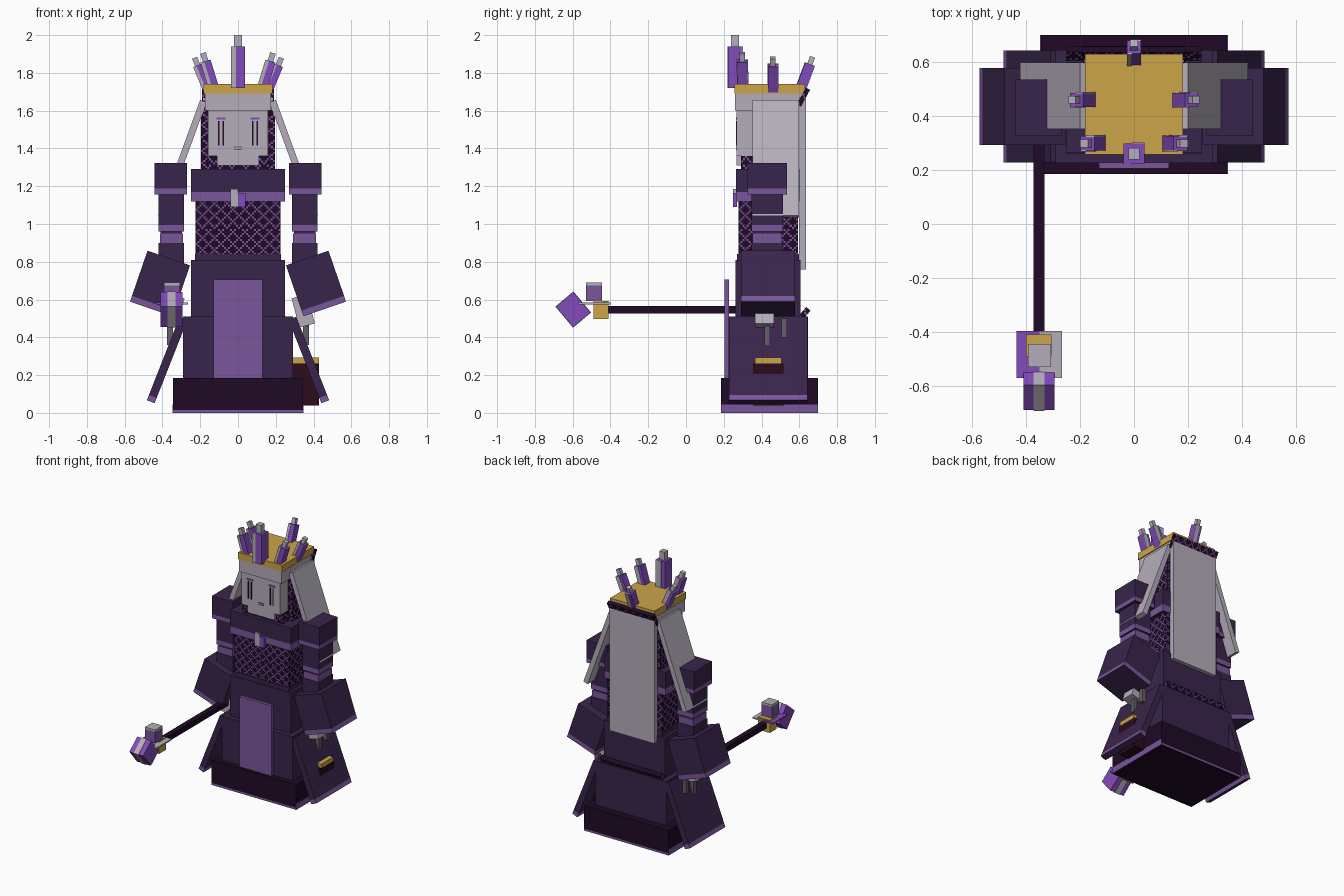
import bpy, bmesh, math
from mathutils import Vector, Matrix

cube = bpy.data.objects.get("Cube")
if cube:
    bpy.data.objects.remove(cube, do_unlink=True)


def material(name, rgb):
    """rgb is 0-255 display colour, stored as linear."""
    lin = [(c / 255 / 12.92) if c < 11 else ((c / 255 + 0.055) / 1.055) ** 2.4 for c in rgb]
    m = bpy.data.materials.new(name)
    m.use_nodes = True
    m.diffuse_color = (*lin, 1)
    m.node_tree.nodes["Principled BSDF"].inputs["Base Color"].default_value = (*lin, 1)
    return m


CLOTH = material("dark_purple_cloth", (57, 37, 75))
NIGHT = material("near_black_purple", (30, 10, 37))
TRIM = material("mid_purple_trim", (123, 86, 156))
CRYSTAL = material("bright_purple", (130, 75, 188))
PALE = material("pale_grey", (181, 174, 186))
GOLD = material("gold", (204, 165, 72))
WINE = material("dark_wine", (44, 12, 27))
STEEL = material("dark_grey", (100, 96, 104))


def finish(name, bm, mats, matrix=None):
    me = bpy.data.meshes.new(name)
    bm.normal_update()
    bm.to_mesh(me)
    bm.free()
    for m in mats:
        me.materials.append(m)
    ob = bpy.data.objects.new(name, me)
    if matrix:
        ob.matrix_world = matrix
    bpy.context.collection.objects.link(ob)
    return ob


def cuboid(size):
    bm = bmesh.new()
    bmesh.ops.create_cube(bm, size=1)
    bmesh.ops.scale(bm, vec=size, verts=bm.verts)
    return bm


def block(name, centre, size, mat, rot=(0, 0), hem=0, hem_mat=TRIM):
    """Box with optional tilt about x and y (degrees) and a coloured lower hem."""
    bm = cuboid(size)
    if hem:
        level = -size[2] / 2 + hem
        bmesh.ops.bisect_plane(bm, geom=bm.verts[:] + bm.edges[:] + bm.faces[:],
                               plane_co=(0, 0, level), plane_no=(0, 0, 1))
        for f in bm.faces:
            low = f.calc_center_median().z < level
            f.material_index = int(low and abs(f.normal.z) < 0.5)
    tilt = Matrix.Rotation(math.radians(rot[1]), 4, "Y") @ Matrix.Rotation(math.radians(rot[0]), 4, "X")
    return finish(name, bm, [mat, hem_mat], Matrix.Translation(centre) @ tilt)


def span(name, x, y, z, mat, **kw):
    """Upright box given by its extents."""
    pairs = (x, y, z)
    return block(name, [sum(p) / 2 for p in pairs], [p[1] - p[0] for p in pairs], mat, **kw)


def wide(name, half, y, z, mat, **kw):
    return span(name, (-half, half), y, z, mat, **kw)


def lattice(name, centre, size, cell=0.0107, period=6, rot=(0, 0)):
    """Box whose sides carry a woven diagonal pattern of face colours."""
    bm = cuboid(size)
    for axis in range(3):
        n = max(1, round(size[axis] / cell))
        no = Vector((0, 0, 0))
        no[axis] = 1
        for i in range(1, n):
            bmesh.ops.bisect_plane(bm, geom=bm.verts[:] + bm.edges[:] + bm.faces[:],
                                   plane_co=no * (size[axis] * (i / n - 0.5)), plane_no=no)
    bm.normal_update()
    for f in bm.faces:
        c = f.calc_center_median()
        flat = c.x if abs(f.normal.y) > 0.5 else c.y
        if abs(f.normal.z) < 0.5:
            u, v = math.floor(flat / cell), math.floor(c.z / cell)
            f.material_index = int((u + v) % period == 0 or (u - v) % period == 0)
    return finish(name, bm, [NIGHT, TRIM], Matrix.Translation(centre) @ Matrix.Rotation(math.radians(rot[0]), 4, "X"))


def shard(name, base, tip, width):
    """Crown crystal with pale edges and a small cap, leaning from base to tip."""
    a, b = Vector(base), Vector(tip)
    d = b - a
    body = d.length * 0.78
    frame = Matrix.Translation(a) @ Vector((0, 0, 1)).rotation_difference(d).to_matrix().to_4x4()
    parts = [("body", (0, 0, body / 2), (width, width, body), CRYSTAL),
             ("front_edge", (-width * 0.32, -width / 2, body / 2), (width * 0.36, 0.006, body), PALE),
             ("back_edge", (width * 0.2, width / 2, body / 2), (width * 0.6, 0.006, body), PALE),
             ("cap", (0, 0, (body + d.length) / 2), (width * 0.55, width * 0.55, d.length - body), PALE)]
    for label, c, s, m in parts:
        finish(name + "_" + label, cuboid(s), [m], frame @ Matrix.Translation(c))


# Robe
wide("robe_base", 0.345, (0.185, 0.70), (0, 0.185), NIGHT, hem=0.015)
for s, side in ((1, "left"), (-1, "right")):
    block(f"base_trim_{side}", (s * 0.345, 0.4425, 0.022), (0.006, 0.515, 0.044), TRIM)
wide("skirt_lower", 0.29, (0.225, 0.645), (0.18, 0.51), CLOTH)
wide("skirt_upper", 0.25, (0.262, 0.605), (0.5, 0.81), CLOTH)
wide("waist_belt", 0.228, (0.27, 0.598), (0.81, 0.84), CLOTH)
wide("front_panel", 0.13, (0.205, 0.228), (0.185, 0.705), TRIM)
lattice("back_sash", (0, 0.63, 0.53), (0.5, 0.03, 0.055), rot=(-40, 0))

# Torso
lattice("bodice", (0, 0.435, 0.98), (0.45, 0.315, 0.29))
wide("chest", 0.25, (0.265, 0.6), (1.12, 1.29), CLOTH, hem=0.05)
span("brooch_edge", (-0.04, 0), (0.25, 0.27), (1.09, 1.185), PALE)
span("brooch_gem", (0, 0.04), (0.25, 0.27), (1.09, 1.165), CRYSTAL)

# Head and face
lattice("hood", (0, 0.47, 1.45), (0.39, 0.22, 0.33))
wide("head", 0.158, (0.268, 0.58), (1.36, 1.62), PALE)
wide("chin", 0.11, (0.268, 0.45), (1.31, 1.36), PALE)
lattice("neck", (0, 0.41, 1.32), (0.33, 0.24, 0.08))
wide("brow_band", 0.175, (0.26, 0.615), (1.6, 1.69), PALE)
wide("crown_band", 0.182, (0.258, 0.63), (1.69, 1.74), GOLD)
wide("mouth", 0.025, (0.265, 0.27), (1.405, 1.411), STEEL)
wide("mouth_lower", 0.02, (0.265, 0.27), (1.393, 1.398), STEEL)
for s, side in ((1, "left"), (-1, "right")):
    block(f"eye_{side}", (s * 0.09, 0.267, 1.558), (0.05, 0.006, 0.012), CRYSTAL)
    for off in (-0.012, 0.012):
        block(f"tear_line_{side}", (s * 0.09 + off, 0.267, 1.48), (0.007, 0.006, 0.13), NIGHT)

# Crown crystals
shard("crystal_front", (0, 0.26, 1.72), (0, 0.26, 2.0), 0.076)
shard("crystal_back", (0, 0.605, 1.71), (0, 0.67, 1.885), 0.052)
for s, side in ((1, "left"), (-1, "right")):
    shard(f"crystal_corner_{side}", (s * 0.125, 0.3, 1.71), (s * 0.185, 0.298, 1.905), 0.055)
    shard(f"crystal_side_{side}", (s * 0.155, 0.46, 1.7), (s * 0.23, 0.46, 1.88), 0.052)

# Veil
wide("veil_back", 0.185, (0.598, 0.634), (0.76, 1.67), PALE)
lattice("veil_band", (0, 0.622, 1.672), (0.38, 0.025, 0.1), rot=(-28, 0))

# Paired parts
for s, side in ((1, "left"), (-1, "right")):
    block(f"veil_{side}", (s * 0.295, 0.475, 1.345), (0.036, 0.245, 0.65), PALE, rot=(0, -s * 20))
    block(f"skirt_flap_{side}", (s * 0.375, 0.435, 0.28), (0.044, 0.415, 0.475), CLOTH,
          rot=(0, -s * 21.5), hem=0.03)
    x = s * 0.353
    block(f"shoulder_{side}", (s * 0.355, 0.43, 1.24), (0.172, 0.21, 0.165), CLOTH, hem=0.03)
    block(f"upper_arm_{side}", (x, 0.43, 1.065), (0.134, 0.165, 0.21), CLOTH, hem=0.035)
    block(f"arm_inner_{side}", (x, 0.43, 0.945), (0.115, 0.145, 0.08), CLOTH)
    block(f"elbow_{side}", (x, 0.43, 0.84), (0.134, 0.165, 0.12), CLOTH)
    block(f"elbow_trim_{side}", (x, 0.43, 0.925), (0.122, 0.155, 0.05), TRIM)
    block(f"sleeve_{side}", (s * 0.413, 0.435, 0.685), (0.238, 0.285, 0.285), CLOTH,
          rot=(0, -s * 19), hem=0.032)
    block(f"hand_{side}", (s * 0.345, 0.415, 0.54), (0.085, 0.1, 0.16), PALE, rot=(0, -s * 15))
    for y, low in ((0.43, 0.36), (0.52, 0.4)):
        block(f"finger_{side}", (s * 0.36, y, low + 0.05), (0.03, 0.03, 0.1), STEEL)

# Hanging book
span("book", (0.28, 0.428), (0.355, 0.515), (0.04, 0.262), WINE)
span("book_clasp", (0.285, 0.428), (0.365, 0.505), (0.262, 0.292), GOLD)

# Staff
span("staff_shaft", (-0.372, -0.332), (-0.42, 0.5), (0.525, 0.565), NIGHT)
span("staff_collar", (-0.4, -0.305), (-0.49, -0.41), (0.498, 0.592), GOLD)
span("staff_wing_right", (-0.435, -0.35), (-0.57, -0.397), (0.575, 0.585), CRYSTAL)
span("staff_wing_left", (-0.35, -0.266), (-0.57, -0.397), (0.575, 0.585), PALE)
span("staff_upper_gem", (-0.392, -0.308), (-0.53, -0.445), (0.592, 0.675), TRIM)
span("staff_gem_cap", (-0.392, -0.308), (-0.53, -0.445), (0.675, 0.69), PALE)
block("staff_head_gem", (-0.352, -0.597, 0.547), (0.114, 0.12, 0.14), CRYSTAL, rot=(40, 0))
block("staff_head_edge", (-0.352, -0.597, 0.547), (0.04, 0.125, 0.146), PALE, rot=(40, 0))
